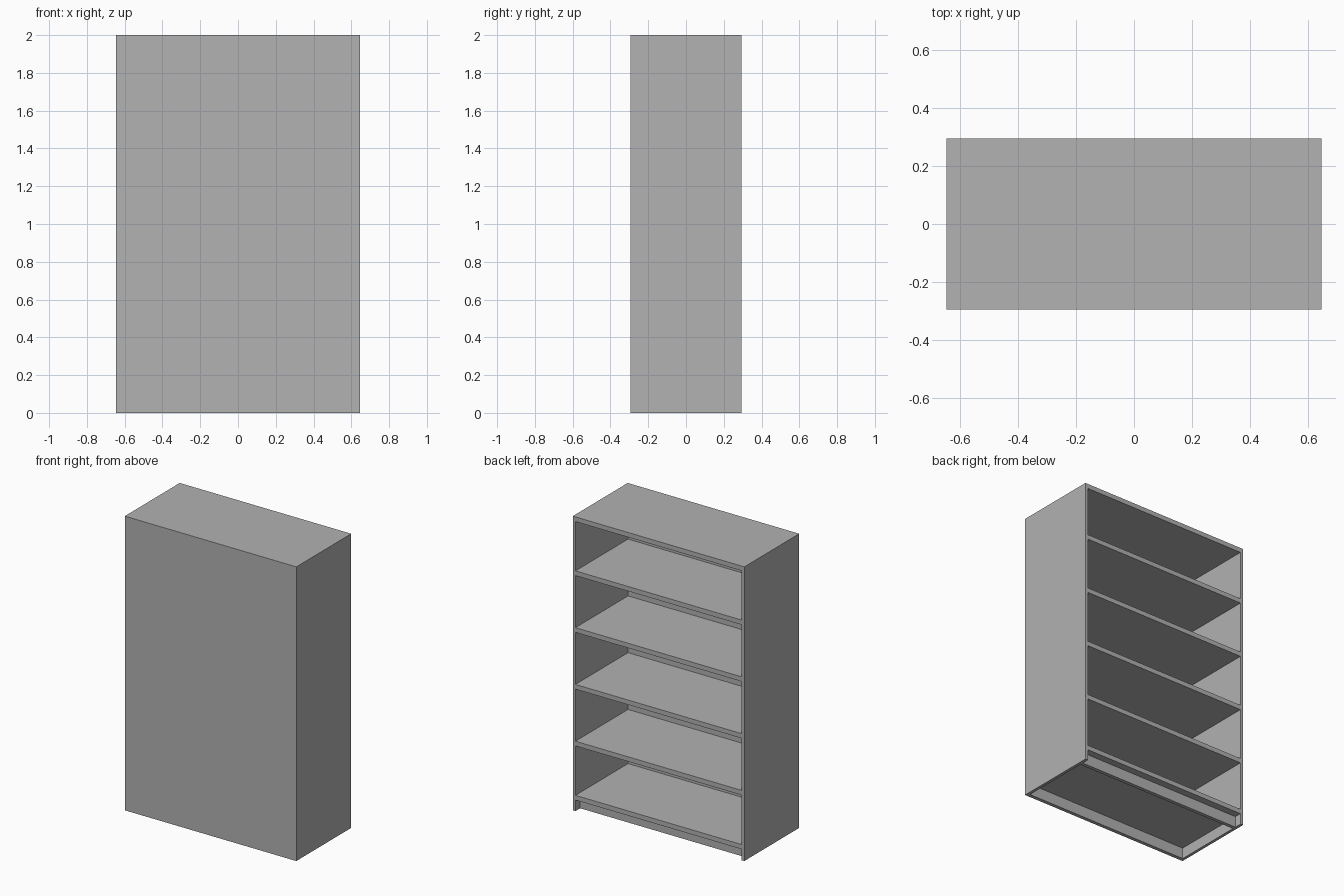
import bpy

cube = bpy.data.objects.get("Cube")
if cube:
    bpy.data.objects.remove(cube, do_unlink=True)

# Overall size and board thicknesses
W, D, H = 1.29, 0.59, 2.0
SIDE, PANEL, BOARD = 0.02, 0.025, 0.032
RECESS = 0.05
BOTTOM_TOP = 0.107
SHELF_STEP = 0.386

grey = bpy.data.materials.new("plain grey")
grey.use_nodes = True
colour = (0.445, 0.445, 0.445, 1)
grey.diffuse_color = colour
grey.node_tree.nodes["Principled BSDF"].inputs["Base Color"].default_value = colour


def board(name, x, y, z):
    """Box filling the given (low, high) range on each axis."""
    bpy.ops.mesh.primitive_cube_add(size=1, location=[sum(r) / 2 for r in (x, y, z)])
    ob = bpy.context.object
    ob.name = name
    ob.scale = [r[1] - r[0] for r in (x, y, z)]
    bpy.ops.object.transform_apply(location=False, rotation=False, scale=True)
    ob.data.materials.append(grey)
    return ob


hw, hd = W / 2, D / 2
inner_x = (-hw + SIDE, hw - SIDE)
inner_y = (-hd + PANEL, hd)

# Carcass: sides, top and the full closing panel
board("left_side", (hw - SIDE, hw), (-hd, hd), (0, H))
board("right_side", (-hw, -hw + SIDE), (-hd, hd), (0, H))
board("top_board", inner_x, (-hd, hd), (H - BOARD, H))
board("closing_panel", inner_x, (-hd, -hd + PANEL), (0, H - BOARD))

# Bottom board and the shelves above it
for i in range(5):
    z = BOTTOM_TOP + i * SHELF_STEP
    if i:
        z -= 0.018
    name = f"shelf_{i}" if i else "bottom_board"
    board(name, inner_x, inner_y, (z - BOARD, z))

# Recessed plinth under the open side
board("toe_kick", inner_x, (hd - RECESS - PANEL, hd - RECESS), (0, BOTTOM_TOP - BOARD))
